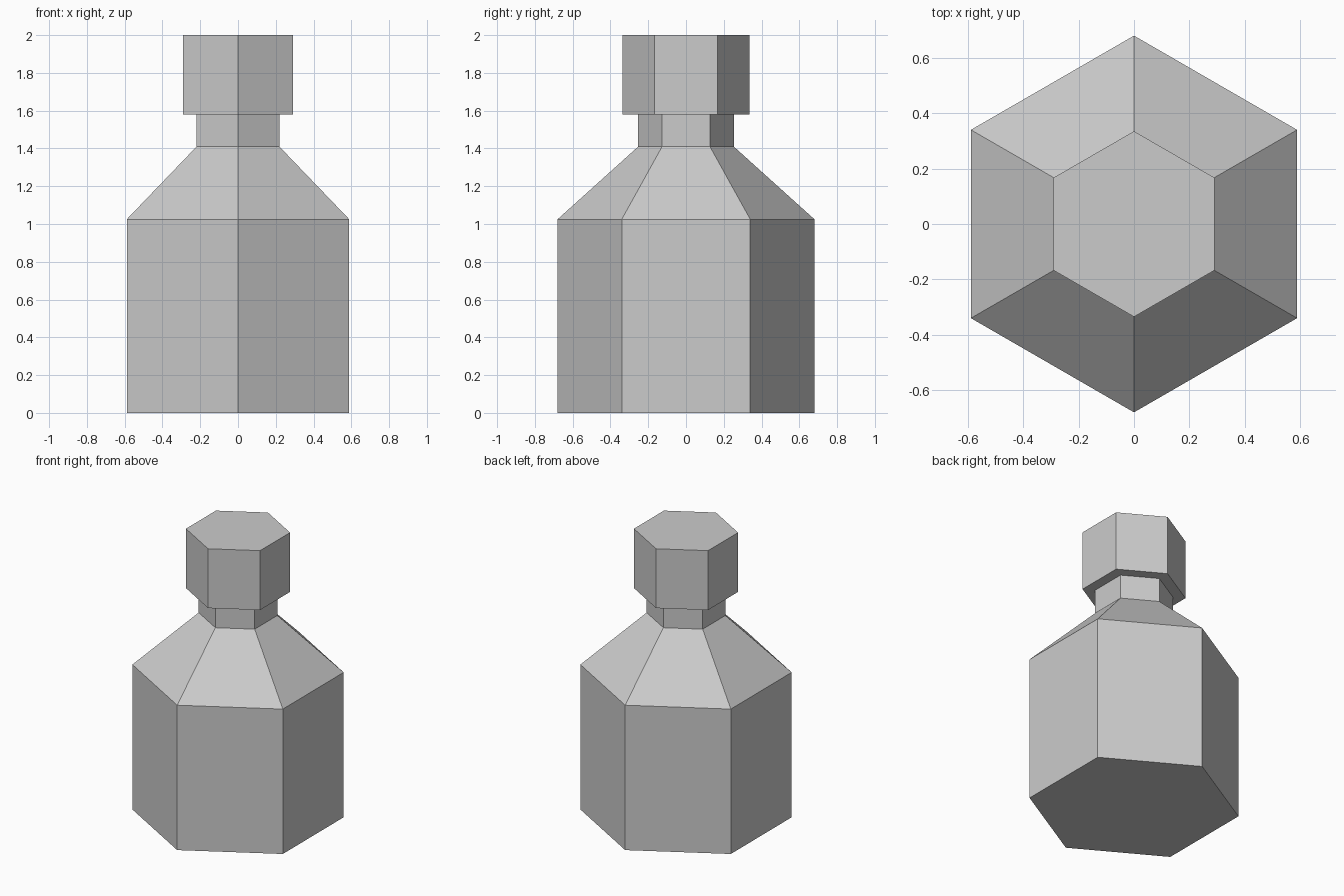
import bpy
import bmesh
from math import cos, sin, pi

SIDES = 6

default_cube = bpy.data.objects.get("Cube")
if default_cube:
    bpy.data.objects.remove(default_cube, do_unlink=True)

# Single flat colour
grey = bpy.data.materials.new("light_grey")
grey.use_nodes = True
colour = (0.6, 0.6, 0.6, 1)
grey.diffuse_color = colour
grey.node_tree.nodes["Principled BSDF"].inputs["Base Color"].default_value = colour


def hex_part(name, profile, cap_top):
    """Sweep (radius, height) pairs around z, with corners on the y axis."""
    bm = bmesh.new()
    rings = []
    for radius, z in profile:
        angles = [pi / 2 + 2 * pi * i / SIDES for i in range(SIDES)]
        rings.append([bm.verts.new((radius * cos(a), radius * sin(a), z)) for a in angles])
    for low, high in zip(rings, rings[1:]):
        for i in range(SIDES):
            j = (i + 1) % SIDES
            bm.faces.new((low[i], low[j], high[j], high[i]))
    bm.faces.new(rings[0][::-1])
    if cap_top:
        bm.faces.new(rings[-1])
    mesh = bpy.data.meshes.new(name)
    bm.to_mesh(mesh)
    bm.free()
    mesh.materials.append(grey)
    obj = bpy.data.objects.new(name, mesh)
    bpy.context.collection.objects.link(obj)
    return obj


# Straight body, sloping shoulder and narrow neck, open under the stopper
hex_part("bottle", [(0.68, 0), (0.68, 1.025), (0.253, 1.41), (0.253, 1.58)], False)

# Wider stopper on the neck
hex_part("stopper", [(0.335, 1.58), (0.335, 2)], True)
